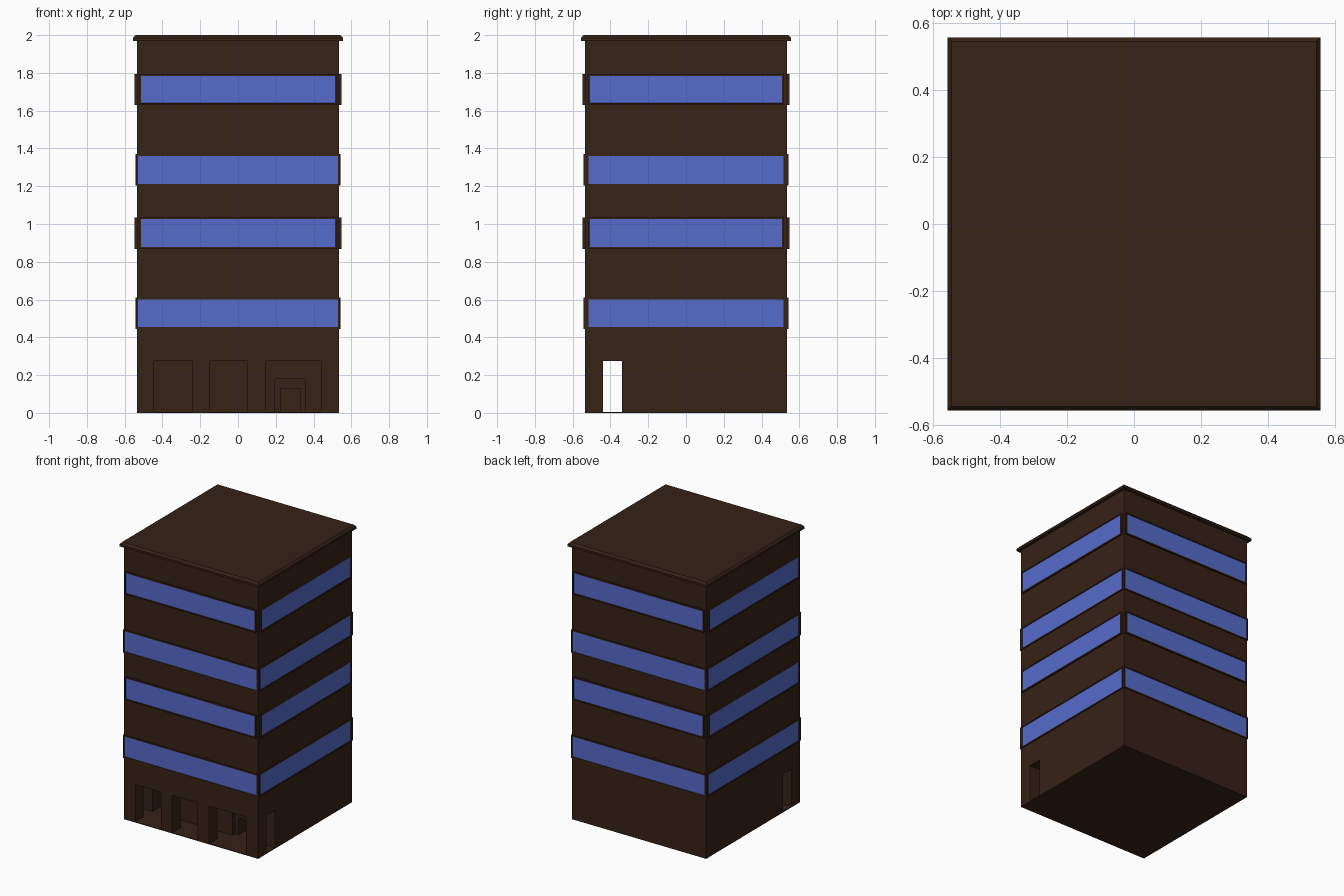
import bpy, bmesh
from math import pi
from mathutils import Matrix

if "Cube" in bpy.data.objects:
    bpy.data.objects.remove(bpy.data.objects["Cube"])


def material(name, rgb):
    m = bpy.data.materials.new(name)
    m.diffuse_color = (*rgb, 1)
    m.use_nodes = True
    m.node_tree.nodes["Principled BSDF"].inputs["Base Color"].default_value = m.diffuse_color
    return m


BROWN = material("brown_wall", (0.037, 0.016, 0.008))
BLUE = material("blue_glass", (0.093, 0.147, 0.6))


def make_object(name, bm, mats):
    bmesh.ops.recalc_face_normals(bm, faces=bm.faces)
    me = bpy.data.meshes.new(name)
    bm.to_mesh(me)
    bm.free()
    ob = bpy.data.objects.new(name, me)
    bpy.context.collection.objects.link(ob)
    for m in mats:
        me.materials.append(m)
    return ob


def box_mesh(x, y, z):
    bm = bmesh.new()
    bmesh.ops.create_cube(bm, size=1)
    for v in bm.verts:
        v.co = [r[0] if c < 0 else r[1] for c, r in zip(v.co, (x, y, z))]
    return bm


def box(name, x, y, z):
    return make_object(name, box_mesh(x, y, z), [BROWN])


# Main tower
H = 0.535
tower = box("tower", (-H, H), (-H, H), (0, 1.98))

# Ground floor passage, front openings and stepped doorway
FLOOR = 0.005
cuts = [
    ((-0.7, 0.7), (-0.44, -0.34), 0.275),
    ((-0.445, -0.24), (-0.7, -0.24), 0.275),
    ((-0.15, 0.05), (-0.7, -0.39), 0.275),
    ((0.145, 0.44), (-0.7, -0.39), 0.275),
    ((0.195, 0.355), (-0.39, -0.315), 0.18),
    ((0.225, 0.33), (-0.39, -0.22), 0.13),
]
bpy.context.view_layer.objects.active = tower
for i, (x, y, top) in enumerate(cuts):
    cutter = box(f"opening_cutter_{i}", x, y, (FLOOR, top))
    cutter.hide_render = True
    mod = tower.modifiers.new("opening", "BOOLEAN")
    mod.operation = "DIFFERENCE"
    mod.solver = "EXACT"
    mod.object = cutter
    bpy.ops.object.modifier_apply(modifier=mod.name)
    bpy.data.objects.remove(cutter)

# Roof slab with sloped upper edge
C = 0.556
roof = box_mesh((-C, C), (-C, C), (1.97, 1.985))
top = max(roof.faces, key=lambda f: f.calc_center_median().z)
bmesh.ops.inset_region(roof, faces=[top], thickness=0.018, depth=0.015)
make_object("roof_slab", roof, [BROWN])


# Framed window strip, built on the front and turned to each side
def window_strip(name, half, out, z0, z1, turn):
    bm = box_mesh((-half, half), (-out, -0.525), (z0, z1))
    bm.normal_update()
    face = min(bm.faces, key=lambda f: f.calc_center_median().y)
    bmesh.ops.inset_region(bm, faces=[face], thickness=0.013)
    bmesh.ops.inset_region(bm, faces=[face], thickness=0.0005, depth=-0.004)
    face.material_index = 1
    bmesh.ops.rotate(bm, verts=bm.verts, matrix=Matrix.Rotation(turn, 3, "Z"))
    make_object(name, bm, [BROWN, BLUE])


# Front/back half width, side half width, projection, bottom, top
floors = [
    (0.538, 0.525, 0.542, 0.445, 0.610),
    (0.523, 0.517, 0.547, 0.868, 1.035),
    (0.538, 0.525, 0.542, 1.203, 1.370),
    (0.523, 0.517, 0.547, 1.630, 1.793),
]
for level, (front, side, out, z0, z1) in enumerate(floors, 1):
    for k, where in enumerate(("front", "right", "back", "left")):
        window_strip(f"window_{where}_{level}", side if k % 2 else front,
                     out, z0, z1, k * pi / 2)
